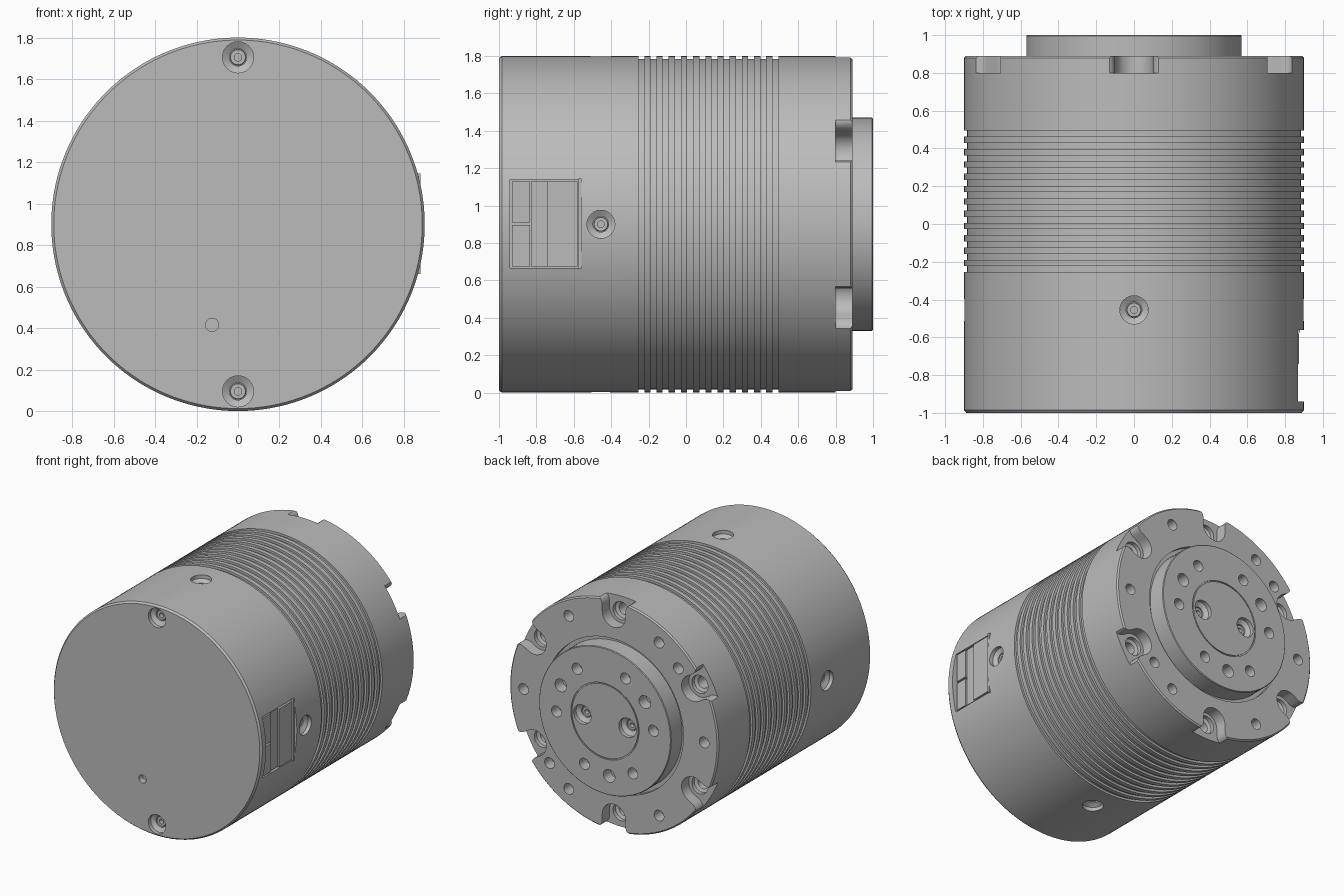
import bpy, bmesh, math
from mathutils import Matrix, Vector

if "Cube" in bpy.data.objects:
    bpy.data.objects.remove(bpy.data.objects["Cube"])

R, CZ = 0.9, 0.9
grey = bpy.data.materials.new("machined_grey")
grey.diffuse_color = (0.5, 0.5, 0.5, 1)
grey.use_nodes = True
grey.node_tree.nodes["Principled BSDF"].inputs["Base Color"].default_value = grey.diffuse_color


def frame(origin, axis):
    """Matrix placing local +z along axis at origin."""
    return Matrix.Translation(origin) @ Vector(axis).to_track_quat('Z', 'Y').to_matrix().to_4x4()


def lathe(bm, profile, mat, seg=24):
    """Closed solid of revolution from (radius, height) points."""
    rings = []
    for r, h in profile:
        rings.append([bm.verts.new(mat @ Vector((r * math.cos(2 * math.pi * i / seg),
                      r * math.sin(2 * math.pi * i / seg), h))) for i in range(seg)])
    for a, b in zip(rings, rings[1:]):
        for i in range(seg):
            j = (i + 1) % seg
            bm.faces.new((a[i], a[j], b[j], b[i]))
    bm.faces.new(rings[0])
    bm.faces.new(rings[-1])


def box(bm, lo, hi):
    lo, hi = Vector(lo), Vector(hi)
    m = Matrix.Translation((lo + hi) / 2) @ Matrix.Diagonal((*(hi - lo), 1))
    bmesh.ops.create_cube(bm, size=1, matrix=m)


def finish(bm, name):
    bmesh.ops.recalc_face_normals(bm, faces=bm.faces)
    me = bpy.data.meshes.new(name)
    bm.to_mesh(me)
    bm.free()
    ob = bpy.data.objects.new(name, me)
    me.materials.append(grey)
    bpy.context.collection.objects.link(ob)
    return ob


def cut(ob, bm):
    tool = finish(bm, "cutter")
    tool.hide_render = True
    mod = ob.modifiers.new("cut", 'BOOLEAN')
    mod.operation, mod.solver, mod.object = 'DIFFERENCE', 'EXACT', tool
    bpy.context.view_layer.objects.active = ob
    bpy.ops.object.modifier_apply(modifier=mod.name)
    bpy.data.objects.remove(tool)


def smooth(ob):
    bpy.ops.object.select_all(action='DESELECT')
    ob.select_set(True)
    bpy.context.view_layer.objects.active = ob
    bpy.ops.object.shade_smooth_by_angle(angle=math.radians(30))


def polar(r, deg, y):
    a = math.radians(deg)
    return Vector((r * math.cos(a), y, CZ + r * math.sin(a)))


BACK = frame((0, 0, CZ), (0, 1, 0))
HOLE = [(0.042, -0.09), (0.042, 0.02)]                       # plain drilled hole
SINK = [(0.042, -0.12), (0.042, -0.05), (0.075, -0.03), (0.075, 0.03)]  # screw recess
HEAD = [(0.04, -0.13), (0.04, -0.06), (0.036, -0.055), (0.018, -0.055), (0.018, -0.09)]

# Body: barrel with cooling grooves and a shallow ring around the output disc
profile = [(0.3, -1), (0.888, -1), (R, -0.985)]
for i in range(12):
    y = -0.255 + i * 0.0652
    profile += [(R, y), (R - 0.017, y), (R - 0.017, y + 0.032), (R, y + 0.032)]
profile += [(R, 0.88), (0.89, 0.89), (0.6, 0.89), (0.6, 0.86), (0.3, 0.86)]
bm = bmesh.new()
lathe(bm, profile, BACK, 144)
body = finish(bm, "body")

# Six rounded rim notches and the connector pocket
bm = bmesh.new()
outline = [(0.1 * math.cos(t), 0.79 + 0.1 * math.sin(t))
           for t in [math.pi * (1 + k / 14) for k in range(15)]]
flare = [(0.1, 0.845), (0.106, 0.868), (0.118, 0.884), (0.135, 0.893), (0.135, 1.0)]
outline += flare + [(-u, v) for u, v in reversed(flare)]
for k in range(6):
    a = math.radians(30 + 60 * k)
    rad, tan = Vector((math.cos(a), 0, math.sin(a))), Vector((-math.sin(a), 0, math.cos(a)))
    ends = [[bm.verts.new(Vector((0, y, CZ)) + rad * v + tan * u) for u, v in outline]
            for y in (0.8, 0.95)]
    n = len(outline)
    for i in range(n):
        j = (i + 1) % n
        bm.faces.new((ends[0][i], ends[0][j], ends[1][j], ends[1][i]))
    bm.faces.new(ends[0])
    bm.faces.new(ends[1])
box(bm, (0.845, -0.94, CZ - 0.235), (1, -0.56, CZ + 0.24))
cut(body, bm)

# Drilled holes and screw recesses in the body
bm = bmesh.new()
screws = []
for k in range(6):
    lathe(bm, HOLE, frame(polar(0.78, 60 * k, 0.89), (0, 1, 0)))
    m = frame(polar(0.785, 30 + 60 * k, 0.8), (0, 1, 0))
    lathe(bm, [(0.045, -0.15), (0.045, -0.04), (0.07, -0.03), (0.07, 0.04)], m)
for a in (137, -43):
    lathe(bm, HOLE, frame(polar(0.76, a, 0.89), (0, 1, 0)))
for s in (-1, 1):
    screws.append(frame((0, -1, CZ + s * 0.805), (0, -1, 0)))
for k in range(4):
    out = polar(1, 90 * k, 0) - Vector((0, 0, CZ))
    screws.append(frame(polar(R, 90 * k, -0.455), out))
for m in screws:
    lathe(bm, SINK, m)
lathe(bm, [(0.032, -0.05), (0.032, 0.02)], frame((-0.125, -1, 0.415), (0, -1, 0)))
cut(body, bm)
smooth(body)

# Output disc with central hub line, bolt holes and two screws
bm = bmesh.new()
lathe(bm, [(0.3, 0.84), (0.57, 0.84), (0.57, 0.995), (0.565, 1), (0.294, 1),
           (0.294, 0.992), (0.285, 0.992), (0.285, 1)], BACK, 96)
disc = finish(bm, "output_disc")
bm = bmesh.new()
for c in (25, 145, 265):
    for d in (-30, 0, 30):
        r = 0.05 if d == 0 else 0.043
        lathe(bm, [(r, -0.09), (r, 0.02)], frame(polar(0.42, c + d, 1), (0, 1, 0)))
hub_screws = [frame((s * 0.195, 1, CZ), (0, 1, 0)) for s in (-1, 1)]
for m in hub_screws:
    lathe(bm, SINK, m)
cut(disc, bm)
smooth(disc)

# Socket-head screws
bm = bmesh.new()
for m in screws + hub_screws:
    lathe(bm, HEAD, m)
smooth(finish(bm, "screws"))

# Connector: stepped blocks and end rim inside the side pocket
bm = bmesh.new()
box(bm, (0.83, -0.83, CZ - 0.225), (0.86, -0.74, CZ + 0.23))
box(bm, (0.83, -0.74, CZ - 0.225), (0.873, -0.58, CZ + 0.23))
box(bm, (0.83, -0.575, CZ - 0.24), (0.88, -0.558, CZ + 0.245))
for z0, z1 in ((-0.225, -0.005), (0.01, 0.23)):
    box(bm, (0.83, -0.93, CZ + z0), (0.868, -0.835, CZ + z1))
finish(bm, "connector")
